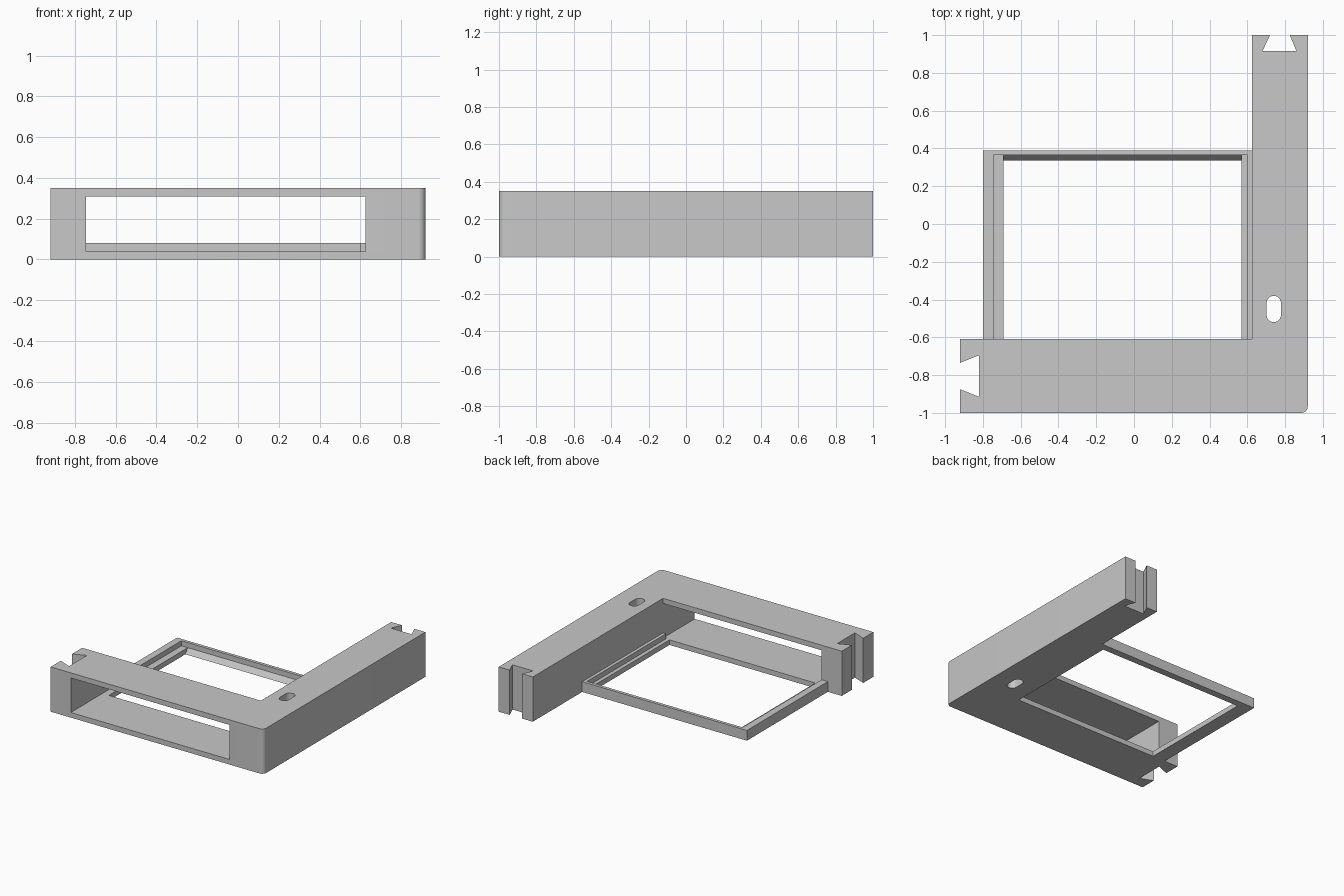
import bpy, bmesh, math
from mathutils import Vector

cube = bpy.data.objects.get("Cube")
if cube:
    bpy.data.objects.remove(cube, do_unlink=True)

grey = bpy.data.materials.new("plain grey")
grey.use_nodes = True
colour = (0.58, 0.58, 0.58, 1)
grey.diffuse_color = colour
grey.node_tree.nodes["Principled BSDF"].inputs["Base Color"].default_value = colour

# Order in which (profile u, profile v, depth) become x, y, z
PLACE = {
    "x": lambda u, v, d: (d, u, v),
    "y": lambda u, v, d: (u, d, v),
    "z": lambda u, v, d: (u, v, d),
}


def extrude(name, profile, axis, start, end):
    """Extrude a flat profile along one axis into a closed solid."""
    bm = bmesh.new()
    face = bm.faces.new([bm.verts.new(PLACE[axis](u, v, start)) for u, v in profile])
    top = bmesh.ops.extrude_face_region(bm, geom=[face])["geom"]
    shift = Vector(PLACE[axis](0, 0, end - start))
    bmesh.ops.translate(bm, vec=shift, verts=[g for g in top if isinstance(g, bmesh.types.BMVert)])
    bmesh.ops.recalc_face_normals(bm, faces=bm.faces)
    mesh = bpy.data.meshes.new(name)
    bm.to_mesh(mesh)
    bm.free()
    mesh.materials.append(grey)
    obj = bpy.data.objects.new(name, mesh)
    bpy.context.collection.objects.link(obj)
    return obj


def rect(u0, u1, v0, v1):
    return [(u0, v0), (u1, v0), (u1, v1), (u0, v1)]


def arc(cx, cy, r, a0, a1, steps):
    angles = [math.radians(a0 + (a1 - a0) * i / steps) for i in range(steps + 1)]
    return [(cx + r * math.cos(a), cy + r * math.sin(a)) for a in angles]


def cut(target, cutter):
    cutter.hide_render = True
    mod = target.modifiers.new("cut", "BOOLEAN")
    mod.operation = "DIFFERENCE"
    mod.solver = "EXACT"
    mod.object = cutter
    bpy.context.view_layer.objects.active = target
    bpy.ops.object.modifier_apply(modifier=mod.name)
    bpy.data.objects.remove(cutter, do_unlink=True)


H = 0.35       # height of the arms
INNER = 0.625  # inner side of the long arm
FRONT = -0.61  # rear side of the front arm

# L-shaped body with a rounded corner and a dovetail socket at each end
outline = [(-0.92, -1)]
outline += arc(0.885, -0.965, 0.035, -90, 0, 8)
outline += [(0.92, 1), (0.825, 1), (0.86, 0.915), (0.68, 0.915), (0.72, 1),
            (INNER, 1), (INNER, FRONT), (-0.92, FRONT),
            (-0.92, -0.735), (-0.82, -0.695), (-0.82, -0.915), (-0.92, -0.875)]
body = extrude("corner_body", outline, "z", 0, H)

# Wide window through the front arm
cut(body, extrude("window_cutter", rect(-0.745, INNER, 0.04, 0.31), "y", -1.1, -0.6))

# Rounded slot through the corner
slot = arc(0.74, -0.418, 0.038, 0, 180, 12) + arc(0.74, -0.482, 0.038, 180, 360, 12)
cut(body, extrude("slot_cutter", slot, "z", -0.1, 0.5))

# Tray frame: stepped side rails, back wall and sloped back ledge
RIM, LEDGE, BACK = 0.08, 0.04, 0.365
for name, outer, wall, lip in (("left_rail", -0.8, -0.745, -0.69),
                               ("right_rail", INNER, 0.6, 0.57)):
    step = [(outer, 0), (lip, 0), (lip, LEDGE), (wall, LEDGE), (wall, RIM), (outer, RIM)]
    extrude(name, step, "y", FRONT, BACK)
extrude("back_rail", rect(BACK, 0.39, 0, RIM), "x", -0.8, INNER)
extrude("back_sloped_ledge", [(0.335, 0), (BACK, 0), (BACK, LEDGE)], "x", -0.69, 0.57)

# Smooth only the shallow curves
bpy.ops.object.select_all(action="DESELECT")
body.select_set(True)
bpy.context.view_layer.objects.active = body
bpy.ops.object.shade_smooth_by_angle(angle=math.radians(30))
